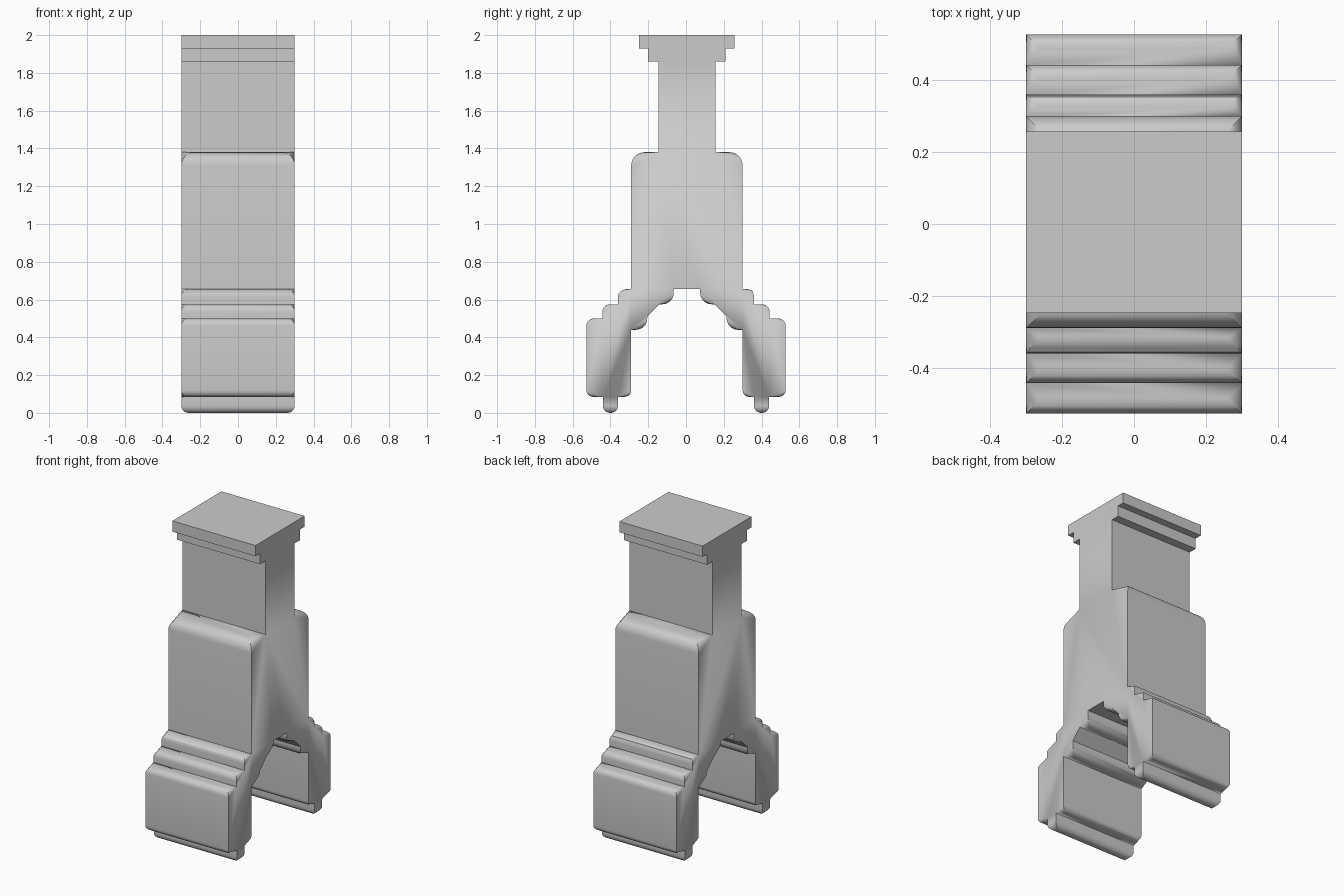
import bpy, bmesh, math

if "Cube" in bpy.data.objects:
    bpy.data.objects.remove(bpy.data.objects["Cube"])

HALF = 0.3   # half width along x
SEG = 6      # segments per rounded edge

# Half outline from the top of the cap, down the outside, up the inside: (y, z).
# Rounded corners add (radius, side on which their flat ledge lies).
OUTLINE = [
    # cap and neck
    (.2525, 2), (.2525, 1.93), (.205, 1.93), (.205, 1.86), (.15, 1.86), (.15, 1.38),
    # body
    (.295, 1.38, .07, 'prev'), (.295, .655),
    # outer shoulder steps and leg
    (.36, .655, .04, 'prev'), (.36, .575),
    (.443, .575, .04, 'prev'), (.443, .5),
    (.5275, .5, .04, 'prev'), (.5275, .085, .035, 'next'), (.44, .085),
    # foot bead
    (.44, 0, .038, 'bead_a'), (.36, 0, .038, 'bead_b'), (.36, .085),
    # inner leg and arch steps
    (.295, .085, .035, 'prev'), (.295, .44),
    (.21, .44, .06, 'prev'), (.21, .51), (.145, .575),
    (.07, .575, .06, 'prev'), (.07, .655),
]


def shift(a, sign):
    """Mirror a half position; the upper part sits slightly off centre."""
    return sign * a + (.005 if a < .35 else 0)


def build_side(bm, sign):
    """Make one half's skin; return end pairs and the flat side's border pairs."""
    pairs, border, fans = [], [], []
    bead = []

    def add(a, z, w):
        y = shift(a, sign)
        pairs.append((bm.verts.new((-w, y, z)), bm.verts.new((w, y, z))))
        return len(pairs) - 1

    for k, item in enumerate(OUTLINE):
        a, z = item[:2]
        if len(item) == 2:
            border.append(add(a, z, HALF))
            continue
        r, kind = item[2:]
        ledge_first = kind in ('prev', 'bead_b')
        ledge = OUTLINE[k - 1] if ledge_first else OUTLINE[k + 1]
        wall = OUTLINE[k + 1] if ledge_first else OUTLINE[k - 1]
        da = math.copysign(1, ledge[0] - a)
        dz = math.copysign(1, wall[1] - z)
        steps = range(SEG + 1)
        ids = []
        for i in (reversed(steps) if ledge_first else steps):
            t = math.pi / 2 * i / SEG
            inset = r * (1 - math.cos(t))
            ids.append(add(a + da * inset, z + dz * r * (1 - math.sin(t)), HALF - inset))
        border.append(ids[-1] if ledge_first else ids[0])
        if kind.startswith('bead'):
            bead.append(ids)
        else:
            fans.append((ids, ids[0] - 1 if ledge_first else ids[-1] + 1))

    # main skin across the width
    for (l0, r0), (l1, r1) in zip(pairs, pairs[1:]):
        bm.faces.new((l0, r0, r1, l1))
    for e in (0, 1):
        # tapering rounded ends of every step
        for ids, pivot in fans:
            for i, j in zip(ids, ids[1:]):
                bm.faces.new((pairs[i][e], pairs[j][e], pairs[pivot][e]))
        # rounded ends of the foot bead
        p, q = bead[0], bead[1][::-1]
        for i in range(SEG):
            bm.faces.new([pairs[n][e] for n in (p[i], p[i + 1], q[i + 1], q[i])])
    return pairs, [pairs[i] for i in border]


bm = bmesh.new()
pa, ba = build_side(bm, -1)
pb, bb = build_side(bm, 1)

# cap top, arch ceiling and the two flat sides
for i in (0, -1):
    bm.faces.new((pa[i][0], pa[i][1], pb[i][1], pb[i][0]))
for e in (0, 1):
    bm.faces.new([p[e] for p in ba] + [p[e] for p in reversed(bb)])
bmesh.ops.recalc_face_normals(bm, faces=bm.faces)

mesh = bpy.data.meshes.new("stepped_clamp")
bm.to_mesh(mesh)
bm.free()
obj = bpy.data.objects.new("stepped_clamp", mesh)
bpy.context.collection.objects.link(obj)
bpy.context.view_layer.objects.active = obj
obj.select_set(True)
bpy.ops.object.shade_smooth_by_angle(angle=math.radians(30))
